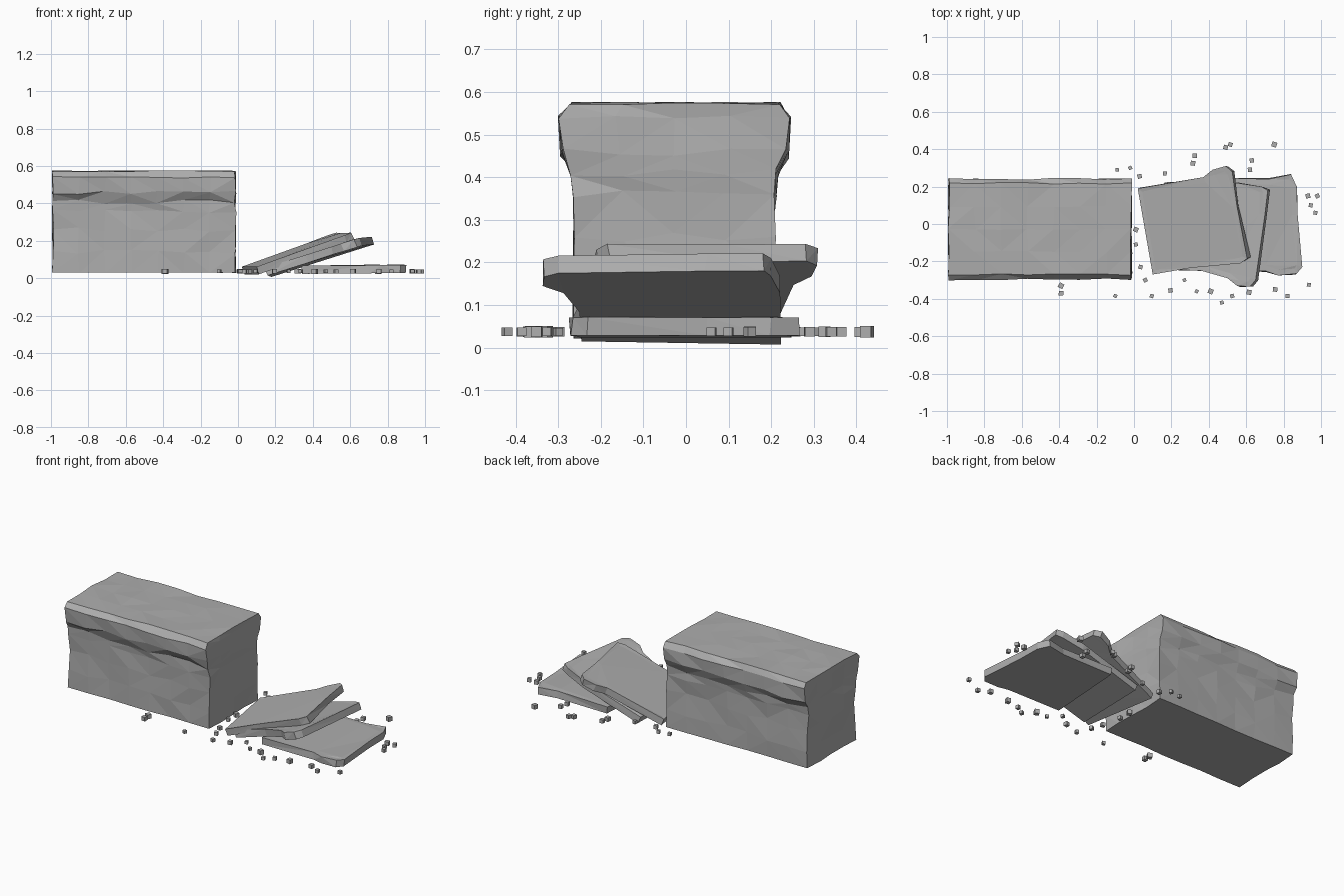
import bpy
import bmesh
import random
from mathutils import Matrix, Vector

random.seed(4)

default_cube = bpy.data.objects.get("Cube")
if default_cube:
    bpy.data.objects.remove(default_cube, do_unlink=True)

STONE = (0.42, 0.42, 0.42, 1)
stone = bpy.data.materials.new("grey stone")
stone.use_nodes = True
stone.diffuse_color = STONE
stone.node_tree.nodes["Principled BSDF"].inputs["Base Color"].default_value = STONE


def finish(name, bm):
    """Turn a bmesh into a flat shaded stone object."""
    bmesh.ops.recalc_face_normals(bm, faces=bm.faces)
    mesh = bpy.data.meshes.new(name)
    bm.to_mesh(mesh)
    bm.free()
    mesh.materials.append(stone)
    obj = bpy.data.objects.new(name, mesh)
    bpy.context.collection.objects.link(obj)
    return obj


def wobble(amount):
    return random.uniform(-amount, amount)


def cut(bm, position, normal):
    geometry = bm.verts[:] + bm.edges[:] + bm.faces[:]
    bmesh.ops.bisect_plane(bm, geom=geometry, plane_co=position, plane_no=normal)


# Wall block: a cut up box whose width follows a ledge profile
BASE, TOP = 0.03, 0.573
profile = [(BASE, 0.236), (0.14, 0.235), (0.26, 0.234), (0.36, 0.236), (0.41, 0.24),
           (0.456, 0.266), (0.54, 0.269), (TOP, 0.244)]


def build_wall():
    bm = bmesh.new()
    size = Matrix.Diagonal((0.975, 2, TOP - BASE, 1))
    bmesh.ops.create_cube(bm, size=1, matrix=Matrix.Translation((-0.502, 0, (TOP + BASE) / 2)) @ size)
    for height, width in profile[1:-1]:
        cut(bm, (0, 0, height), (0, 0, 1))
    for i in range(1, 7):
        cut(bm, (-0.99 + i * 0.14, 0, 0), (1, 0, 0))
    for side in (-0.5, 0, 0.5):
        cut(bm, (0, side, 0), (0, 1, 0))
    for v in bm.verts:
        width = min(profile, key=lambda level: abs(level[0] - v.co.z))[1]
        v.co.y = v.co.y * width - 0.027 + wobble(0.005)
        v.co.x += wobble(0.006)
        if v.co.z > BASE + 0.01:
            v.co.z += wobble(0.004 if v.co.z > 0.5 else 0.012)
    bmesh.ops.triangulate(bm, faces=bm.faces)
    finish("wall_block", bm)


# Broken slabs: an outline on a tilted plane, thickened downwards
def build_slab(name, outline, height, slope_x, slope_y, thickness=0.043):
    bm = bmesh.new()
    down = Vector((slope_x, slope_y, -1)).normalized() * thickness

    def on_plane(x, y):
        return Vector((x, y, height + slope_x * x + slope_y * y))

    upper = [bm.verts.new(on_plane(x, y)) for x, y in outline]
    lower = [bm.verts.new(v.co + down + Vector((wobble(0.006), wobble(0.006), 0))) for v in upper]
    top = bm.faces.new(upper)
    bm.faces.new(lower[::-1])
    for i in range(len(upper)):
        j = (i + 1) % len(upper)
        bm.faces.new((upper[j], upper[i], lower[i], lower[j]))
    bmesh.ops.recalc_face_normals(bm, faces=bm.faces)
    bmesh.ops.inset_region(bm, faces=[top], thickness=0.03)
    for v in top.verts:
        v.co.z += wobble(0.004)
    bmesh.ops.triangulate(bm, faces=bm.faces)
    finish(name, bm)


build_wall()

build_slab("fallen_slab_flat",
           [(0.34, -0.25), (0.7, -0.25), (0.77, -0.275), (0.87, -0.265), (0.9, -0.23),
            (0.875, 0.05), (0.87, 0.2), (0.84, 0.265), (0.72, 0.24), (0.37, 0.25)],
           0.064, 0.008, 0)

build_slab("fallen_slab_middle",
           [(0.14, -0.24), (0.36, -0.25), (0.5, -0.29), (0.55, -0.33), (0.62, -0.335),
            (0.65, -0.3), (0.7, 0.05), (0.715, 0.18), (0.68, 0.2), (0.55, 0.22), (0.16, 0.22)],
           0.005, 0.31, -0.03)

build_slab("fallen_slab_top",
           [(0.1, -0.27), (0.3, -0.235), (0.57, -0.21), (0.605, -0.185), (0.55, 0.1),
            (0.525, 0.28), (0.49, 0.31), (0.42, 0.29), (0.37, 0.25), (0.02, 0.19)],
           0.043, 0.35, 0.06)

# Rubble: small cubes scattered around the slabs
rubble_spots = [
    (-0.09, 0.29), (-0.02, 0.3), (0.03, 0.255), (0.165, 0.27), (0.315, 0.325), (0.325, 0.365),
    (0.49, 0.41), (0.515, 0.425), (0.63, 0.34), (0.62, 0.29), (0.75, 0.425), (0.93, 0.15),
    (0.98, 0.15), (0.945, 0.1), (0.97, 0.06), (0.935, -0.325), (0.82, -0.385), (0.755, -0.35),
    (0.615, -0.365), (0.525, -0.385), (0.47, -0.42), (0.41, -0.36), (0.335, -0.36),
    (0.27, -0.3), (0.195, -0.355), (0.095, -0.385), (0.06, -0.3), (0.035, -0.23),
    (0.01, -0.11), (0.01, -0.03), (-0.1, -0.385), (-0.39, -0.33), (-0.39, -0.37)]

for number, (x, y) in enumerate(rubble_spots, 1):
    bm = bmesh.new()
    turn = Matrix.Rotation(wobble(0.5), 4, "Z")
    bmesh.ops.create_cube(bm, size=random.uniform(0.018, 0.027),
                          matrix=Matrix.Translation((x, y, 0.037)) @ turn)
    finish(f"rubble_{number}", bm)
